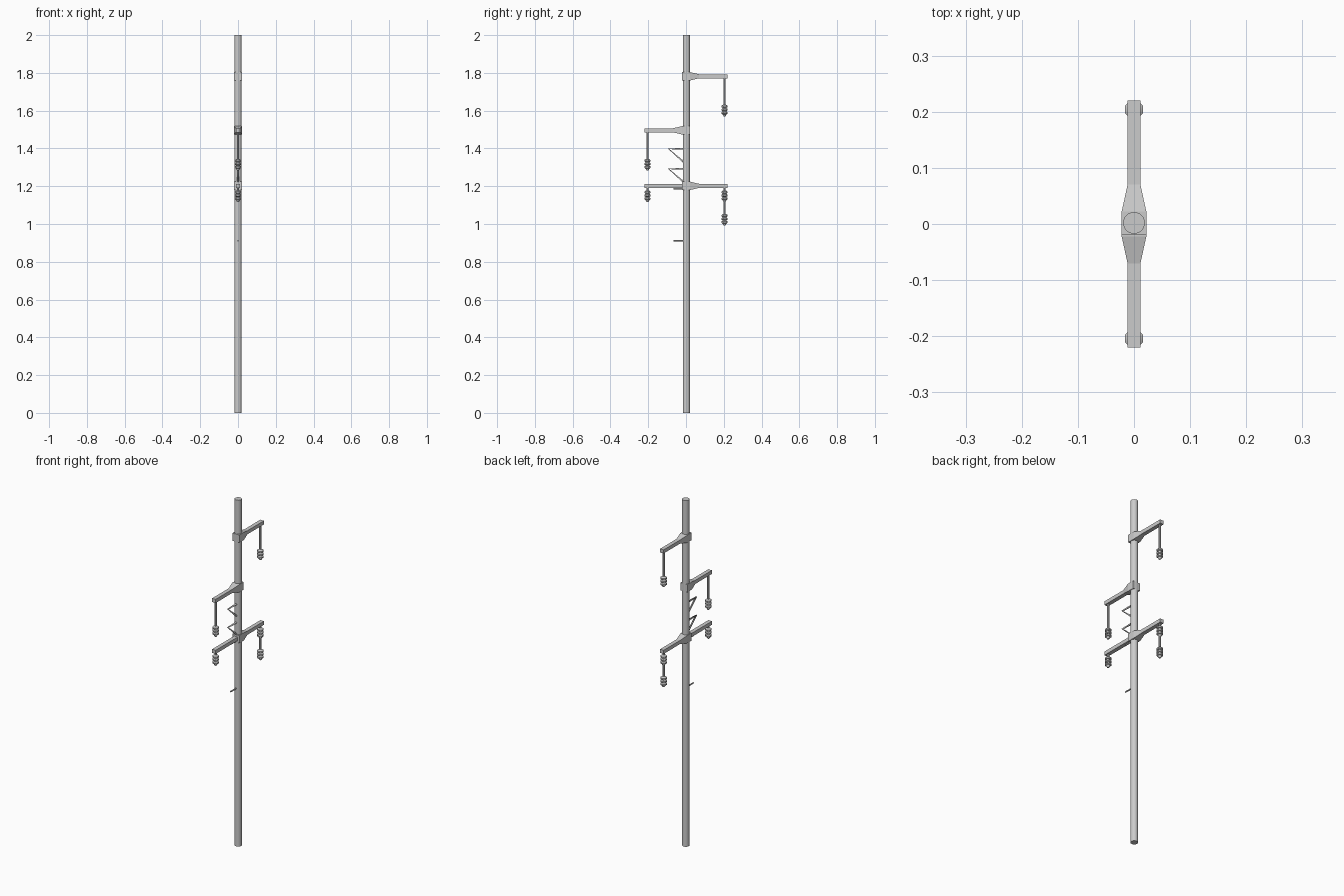
import bpy, bmesh, math
from mathutils import Vector

if "Cube" in bpy.data.objects:
    bpy.data.objects.remove(bpy.data.objects["Cube"])

CY = 0.002      # pole centre in y
TIP = 0.204     # distance of hanging insulators from the centre


def add_object(name, bm, smooth=False):
    bmesh.ops.recalc_face_normals(bm, faces=bm.faces)
    mesh = bpy.data.meshes.new(name)
    bm.to_mesh(mesh)
    bm.free()
    ob = bpy.data.objects.new(name, mesh)
    bpy.context.collection.objects.link(ob)
    if smooth:
        bpy.ops.object.select_all(action='DESELECT')
        ob.select_set(True)
        bpy.context.view_layer.objects.active = ob
        bpy.ops.object.shade_smooth_by_angle(angle=math.radians(40))
    return ob


def lathe(name, profile, y, sides):
    """Stack rings of (radius, z) and cap both ends."""
    bm = bmesh.new()
    rings = []
    for r, z in profile:
        rings.append([bm.verts.new((r * math.cos(2 * math.pi * (i + .5) / sides),
                                    y + r * math.sin(2 * math.pi * (i + .5) / sides), z))
                      for i in range(sides)])
    for a, b in zip(rings, rings[1:]):
        for i in range(sides):
            j = (i + 1) % sides
            bm.faces.new((a[i], a[j], b[j], b[i]))
    bm.faces.new(rings[0])
    bm.faces.new(rings[-1])
    return add_object(name, bm, True)


def loft(name, sections, z):
    """Loft rectangles given as (y, half width, half height)."""
    bm = bmesh.new()
    rings = [[bm.verts.new((sx * w, y, z + sz * h))
              for sx, sz in ((-1, -1), (1, -1), (1, 1), (-1, 1))]
             for y, w, h in sections]
    for a, b in zip(rings, rings[1:]):
        for i in range(4):
            j = (i + 1) % 4
            bm.faces.new((a[i], a[j], b[j], b[i]))
    bm.faces.new(rings[0])
    bm.faces.new(rings[-1])
    return add_object(name, bm)


def tube(name, points, radius):
    """Bent bar through (y, z) points."""
    cu = bpy.data.curves.new(name, 'CURVE')
    cu.dimensions = '3D'
    cu.bevel_depth = radius
    cu.bevel_resolution = 1
    cu.use_fill_caps = True
    sp = cu.splines.new('POLY')
    sp.points.add(len(points) - 1)
    for p, (y, z) in zip(sp.points, points):
        p.co = (0, y, z, 1)
    ob = bpy.data.objects.new(name, cu)
    bpy.context.collection.objects.link(ob)
    return ob


def arm(name, side, z):
    """Square clamp around the pole tapering into a slim arm."""
    loft(name, [(-side * 0.02, 0.022, 0.022), (side * 0.022, 0.022, 0.022),
                (side * 0.07, 0.0115, 0.0105), (side * 0.22, 0.0115, 0.0105)], z)


def insulator(name, y, top):
    """Three stacked discs with a tapered tip."""
    profile = [(0.006, top + 0.002)]
    for k in range(3):
        z = top - 0.017 * k
        r = 0.0175
        profile += [(0.011, z), (r, z - 0.004), (r, z - 0.012), (0.011, z - 0.015)]
    profile += [(0.011, top - 0.051), (0.005, top - 0.060)]
    lathe(name, profile, y, 8)


# pole
lathe("pole", [(0.0195, 0), (0.0195, 2)], CY, 16)

# cross arms
arm("top_arm", 1, 1.782)
arm("middle_arm", -1, 1.496)
arm("lower_arm_back", 1, 1.202)
loft("lower_arm_front", [(-0.01, 0.0115, 0.0105), (-0.22, 0.0115, 0.0105)], 1.202)

# hanging rods with insulators: (name, y, rod top, insulator top)
for name, y, z0, z1 in (("top", TIP, 1.78, 1.63),
                        ("middle", -TIP, 1.494, 1.343),
                        ("lower_front", -TIP, 1.2, 1.176),
                        ("lower_back_upper", TIP, 1.2, 1.176),
                        ("lower_back_bottom", TIP, 1.125, 1.052)):
    lathe(name + "_rod", [(0.0065, z1 - 0.01), (0.0065, z0)], y, 8)
    insulator(name + "_insulator", y, z1)

# bent triangular brackets
for i, z in enumerate((1.398, 1.292)):
    tube("bracket_%d" % (i + 1), [(-0.01, z), (-0.092, z), (-0.01, z - 0.072)], 0.0055)

# small pegs on the front of the pole
for i, z in enumerate((1.186, 0.912)):
    tube("peg_%d" % (i + 1), [(0, z), (-0.067, z)], 0.004)
